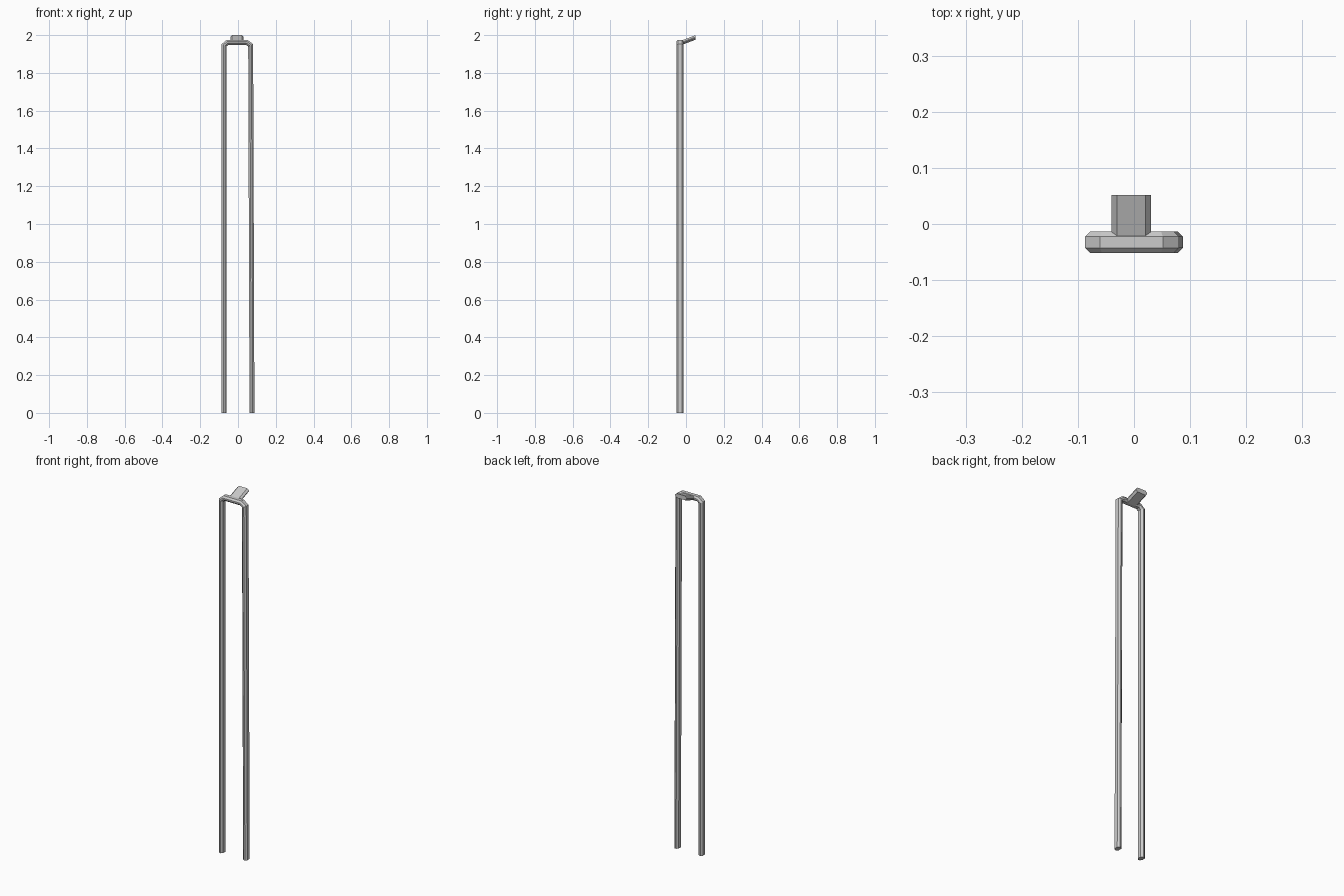
import bpy
from mathutils import Vector

if "Cube" in bpy.data.objects:
    bpy.data.objects.remove(bpy.data.objects["Cube"])


def make_object(name, rings):
    """Skin a list of equal-sized point rings and cap both ends."""
    n = len(rings[0])
    verts = [p for ring in rings for p in ring]
    faces = [(i * n + j, i * n + (j + 1) % n, (i + 1) * n + (j + 1) % n, (i + 1) * n + j)
             for i in range(len(rings) - 1) for j in range(n)]
    faces += [tuple(reversed(range(n))), tuple(range(len(verts) - n, len(verts)))]
    mesh = bpy.data.meshes.new(name)
    mesh.from_pydata(verts, [], faces)
    obj = bpy.data.objects.new(name, mesh)
    bpy.context.collection.objects.link(obj)
    return obj


def chamfered(hw, hh, c):
    """Rectangle with cut corners, as (u, v) points."""
    return [(hw, -hh + c), (hw, hh - c), (hw - c, hh), (-hw + c, hh),
            (-hw, hh - c), (-hw, -hh + c), (-hw + c, -hh), (hw - c, -hh)]


def recalc(obj):
    import bmesh
    bm = bmesh.new()
    bm.from_mesh(obj.data)
    bmesh.ops.recalc_face_normals(bm, faces=bm.faces)
    bm.to_mesh(obj.data)
    bm.free()


# Two legs and crossbar: chamfered bar swept along a mitred path in XZ
path = [Vector(p) for p in [(-0.074, 0), (-0.074, 1.946), (-0.056, 1.961),
                            (0.047, 1.961), (0.067, 1.946), (0.074, 0)]]
section = chamfered(0.013, 0.019, 0.009)
normals = []
for a, b in zip(path, path[1:]):
    d = (b - a).normalized()
    normals.append(Vector((-d.y, d.x)))
rings = []
for i, p in enumerate(path):
    if i == 0:
        m = Vector((-1, 0))
    elif i == len(path) - 1:
        m = Vector((1, 0))
    else:
        m = normals[i - 1] + normals[i]
        m = m / m.dot(normals[i])
    rings.append([(p.x + m.x * u, -0.0325 + v, p.y + m.y * u) for u, v in section])
recalc(make_object("forked_frame", rings))

# Rear tab: chamfered bar rising backwards from the crossbar
tab = chamfered(0.035, 0.012, 0.0095)
tab_rings = [[(-0.005 + u, y, z + v) for u, v in tab]
             for y, z in [(-0.025, 1.959), (0.0515, 1.988)]]
recalc(make_object("rear_tab", tab_rings))
